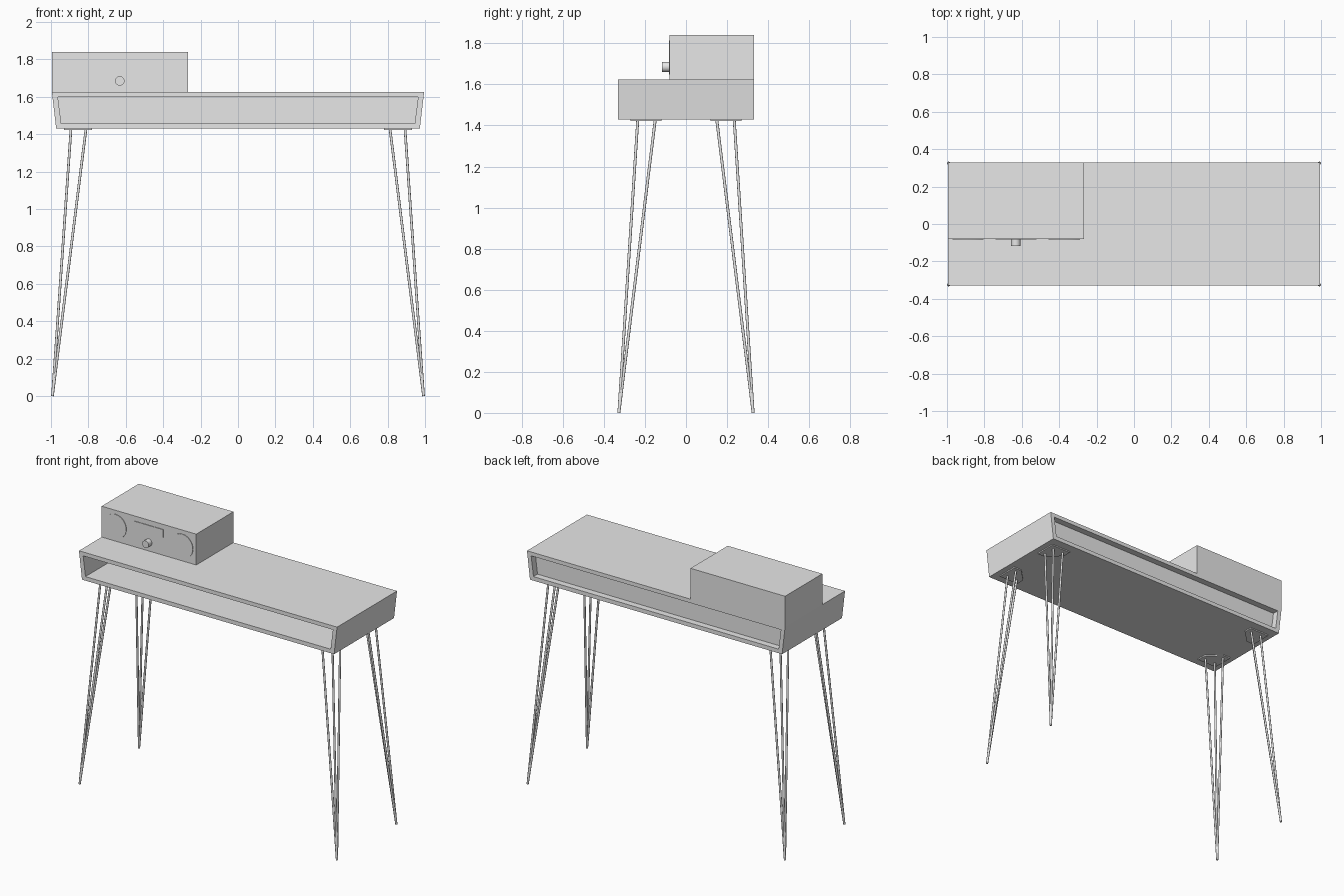
import bpy, bmesh
from math import pi
from mathutils import Vector

cube = bpy.data.objects.get("Cube")
if cube:
    bpy.data.objects.remove(cube, do_unlink=True)

grey = bpy.data.materials.new("plain_grey")
grey.use_nodes = True
grey.diffuse_color = (0.8, 0.8, 0.8, 1)
for node in grey.node_tree.nodes:
    if node.type == 'BSDF_PRINCIPLED':
        node.inputs["Base Color"].default_value = (0.8, 0.8, 0.8, 1)


def finish(name, bm):
    bmesh.ops.recalc_face_normals(bm, faces=bm.faces)
    mesh = bpy.data.meshes.new(name)
    bm.to_mesh(mesh)
    bm.free()
    obj = bpy.data.objects.new(name, mesh)
    bpy.context.collection.objects.link(obj)
    mesh.materials.append(grey)
    return obj


def prism(name, points, offset):
    """Extrude a flat outline of 3D points along an offset."""
    bm = bmesh.new()
    face = bm.faces.new([bm.verts.new(p) for p in points])
    new = bmesh.ops.extrude_face_region(bm, geom=[face], use_keep_orig=True)["geom"]
    verts = [v for v in new if isinstance(v, bmesh.types.BMVert)]
    bmesh.ops.translate(bm, vec=offset, verts=verts)
    return finish(name, bm)


def box(name, x0, x1, y0, y1, z0, z1):
    return prism(name, [(x0, y0, z0), (x1, y0, z0), (x1, y0, z1), (x0, y0, z1)],
                 (0, y1 - y0, 0))


def cylinder(name, start, end, radius, sides, tip=None):
    start, end = Vector(start), Vector(end)
    axis = end - start
    bpy.ops.mesh.primitive_cone_add(
        vertices=sides, radius1=radius, radius2=radius if tip is None else tip,
        depth=axis.length, location=(start + end) / 2,
        rotation=axis.to_track_quat('Z', 'Y').to_euler())
    obj = bpy.context.object
    obj.name = name
    obj.data.materials.append(grey)
    bpy.ops.object.shade_smooth_by_angle(angle=pi / 4)
    return obj


# Desk body: a tapered tube, open at the front
BACK, DESK_Z, TOP_Z = 0.33, 1.43, 1.625


def trapezoid(half_top, half_bottom, z0, z1, y):
    return [(-half_bottom, y, z0), (half_bottom, y, z0), (half_top, y, z1), (-half_top, y, z1)]


bm = bmesh.new()
outer, inner = (0.995, 0.972, DESK_Z, TOP_Z), (0.963, 0.945, 1.458, 1.598)
loops = [[bm.verts.new(p) for p in trapezoid(*shape, y)]
         for shape, y in ((outer, -BACK), (outer, BACK), (inner, BACK), (inner, -BACK))]
for a, b in zip(loops, loops[1:] + loops[:1]):
    for i in range(4):
        j = (i + 1) % 4
        bm.faces.new((a[i], a[j], b[j], b[i]))
finish("desk_body", bm)

# Back panel, set in from the rear edge
prism("back_panel", trapezoid(*inner, 0.265), (0, 0.02, 0))

# Cabinet standing on the desk, with thin details on its front
FRONT = -0.08
box("cabinet", -0.995, -0.266, FRONT, BACK, TOP_Z, 1.84)
for side, x in (("right", -0.887), ("left", -0.373)):
    cylinder(side + "_front_disc", (x, FRONT, 1.73), (x, FRONT - 0.004, 1.73), 0.083, 48)
box("front_plate", -0.74, -0.52, FRONT - 0.004, FRONT, 1.75, 1.805)
cylinder("knob", (-0.632, FRONT, 1.685), (-0.632, FRONT - 0.037, 1.685), 0.025, 24)

# Four hairpin legs: three rods meeting at the foot, under a mounting plate
for side, sx in (("right", -1), ("left", 1)):
    for end, sy in (("front", -1), ("back", 1)):
        name = end + "_" + side
        outline = [(0.93, 0.27), (0.78, 0.27), (0.78, 0.21), (0.87, 0.12), (0.93, 0.12)]
        prism(name + "_leg_plate", [(sx * x, sy * y, DESK_Z) for x, y in outline],
              (0, 0, -0.008))
        for n, (x, y) in enumerate([(0.893, 0.235), (0.813, 0.235), (0.893, 0.15)]):
            cylinder(f"{name}_leg_rod_{n + 1}", (sx * 0.992, sy * 0.327, 0),
                     (sx * x, sy * y, DESK_Z - 0.004), 0.007, 12)
